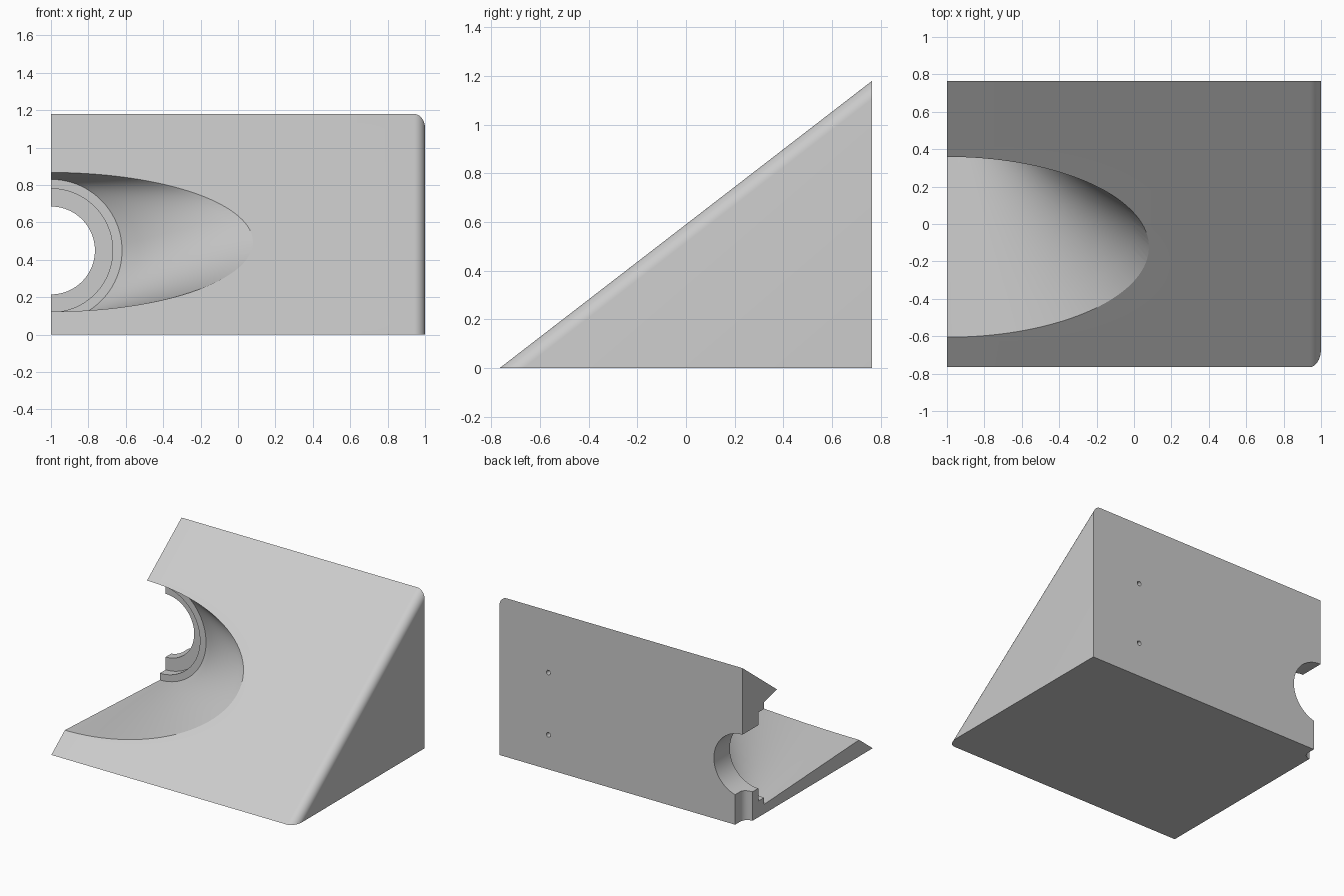
import bpy, bmesh, math

cube = bpy.data.objects.get("Cube")
if cube:
    bpy.data.objects.remove(cube, do_unlink=True)

HALF_DEPTH, HEIGHT = 0.765, 1.18
SLOPE = HEIGHT / (2 * HALF_DEPTH)
THROAT_Y, THROAT_Z = 0.51, 0.45
SEGMENTS = 128

grey = bpy.data.materials.new("light_grey")
grey.use_nodes = True
grey.diffuse_color = (0.6, 0.6, 0.6, 1)
grey.node_tree.nodes["Principled BSDF"].inputs["Base Color"].default_value = (0.6, 0.6, 0.6, 1)


def make_object(name, bm):
    bmesh.ops.recalc_face_normals(bm, faces=bm.faces)
    mesh = bpy.data.meshes.new(name)
    bm.to_mesh(mesh)
    bm.free()
    mesh.materials.append(grey)
    obj = bpy.data.objects.new(name, mesh)
    bpy.context.collection.objects.link(obj)
    return obj


def loft(name, rings):
    """Closed skin through rings of equal point count."""
    bm = bmesh.new()
    loops = [[bm.verts.new(p) for p in ring] for ring in rings]
    n = len(loops[0])
    for a, b in zip(loops, loops[1:]):
        for i in range(n):
            j = (i + 1) % n
            bm.faces.new((a[i], a[j], b[j], b[i]))
    bm.faces.new(loops[0])
    bm.faces.new(loops[-1])
    return make_object(name, bm)


def circle(radius, y, x=-1, z=THROAT_Z, n=SEGMENTS):
    angles = [math.tau * (i + 0.5) / n for i in range(n)]
    return [(x + radius * math.cos(a), y, z + radius * math.sin(a)) for a in angles]


def horn_ring(t):
    """Blend from the throat circle (t=0) to the elliptical mouth on the slope (t=1)."""
    ring = []
    for i, p in enumerate(circle(0.38, THROAT_Y)):
        a = math.tau * (i + 0.5) / SEGMENTS
        z = 0.495 + 0.372 * math.sin(a)
        mouth = (-1 + 1.08 * math.cos(a), z / SLOPE - HALF_DEPTH, z)
        ring.append(tuple(u + (v - u) * t for u, v in zip(p, mouth)))
    return ring


# Wedge body with its sloping outer edge rounded
profile = [(-HALF_DEPTH, 0), (HALF_DEPTH, 0), (HALF_DEPTH, HEIGHT)]
body = loft("wedge_body", [[(x, y, z) for y, z in profile] for x in (-1, 1)])
bm = bmesh.new()
bm.from_mesh(body.data)
edge = [e for e in bm.edges
        if all(v.co.x > 0.9 for v in e.verts)
        and abs(e.verts[0].co.y - e.verts[1].co.y) > 1
        and abs(e.verts[0].co.z - e.verts[1].co.z) > 1]
bmesh.ops.bevel(bm, geom=edge, offset=0.06, offset_type='OFFSET', segments=10,
                profile=0.5, affect='EDGES')
bm.to_mesh(body.data)
bm.free()

# Flared horn, stepped seat and through hole as one cutter
horn = [horn_ring(t / 8) for t in range(10, -1, -1)]
seat = [circle(r, y) for r, y in
        ((0.33, THROAT_Y), (0.33, 0.578), (0.235, 0.578), (0.235, 0.9))]
cutters = [loft("horn_cutter", horn + seat)]

# Round-bottomed cable channel from the hole down to the base
outline = [(-0.94, 0.9), (-1.06, 0.9)]
for i in range(17):
    a = math.pi * (1 + i / 16)
    outline.append((-1 + 0.06 * math.cos(a), 0.706 + 0.06 * math.sin(a)))
cutters.append(loft("channel_cutter", [[(x, y, z) for x, y in outline]
                                       for z in (-0.1, THROAT_Z)]))

# Two small screw holes in the back
for z in (0.257, 0.72):
    cutters.append(loft("screw_hole_cutter", [circle(0.017, y, 0.596, z, 20)
                                              for y in (0.62, 0.9)]))

bpy.ops.object.select_all(action='DESELECT')
body.select_set(True)
bpy.context.view_layer.objects.active = body
for cutter in cutters:
    cutter.hide_render = True
    mod = body.modifiers.new("cut", 'BOOLEAN')
    mod.operation, mod.solver, mod.object = 'DIFFERENCE', 'EXACT', cutter
    bpy.ops.object.modifier_apply(modifier=mod.name)
    bpy.data.objects.remove(cutter, do_unlink=True)

bpy.ops.object.shade_smooth_by_angle(angle=math.radians(25))
